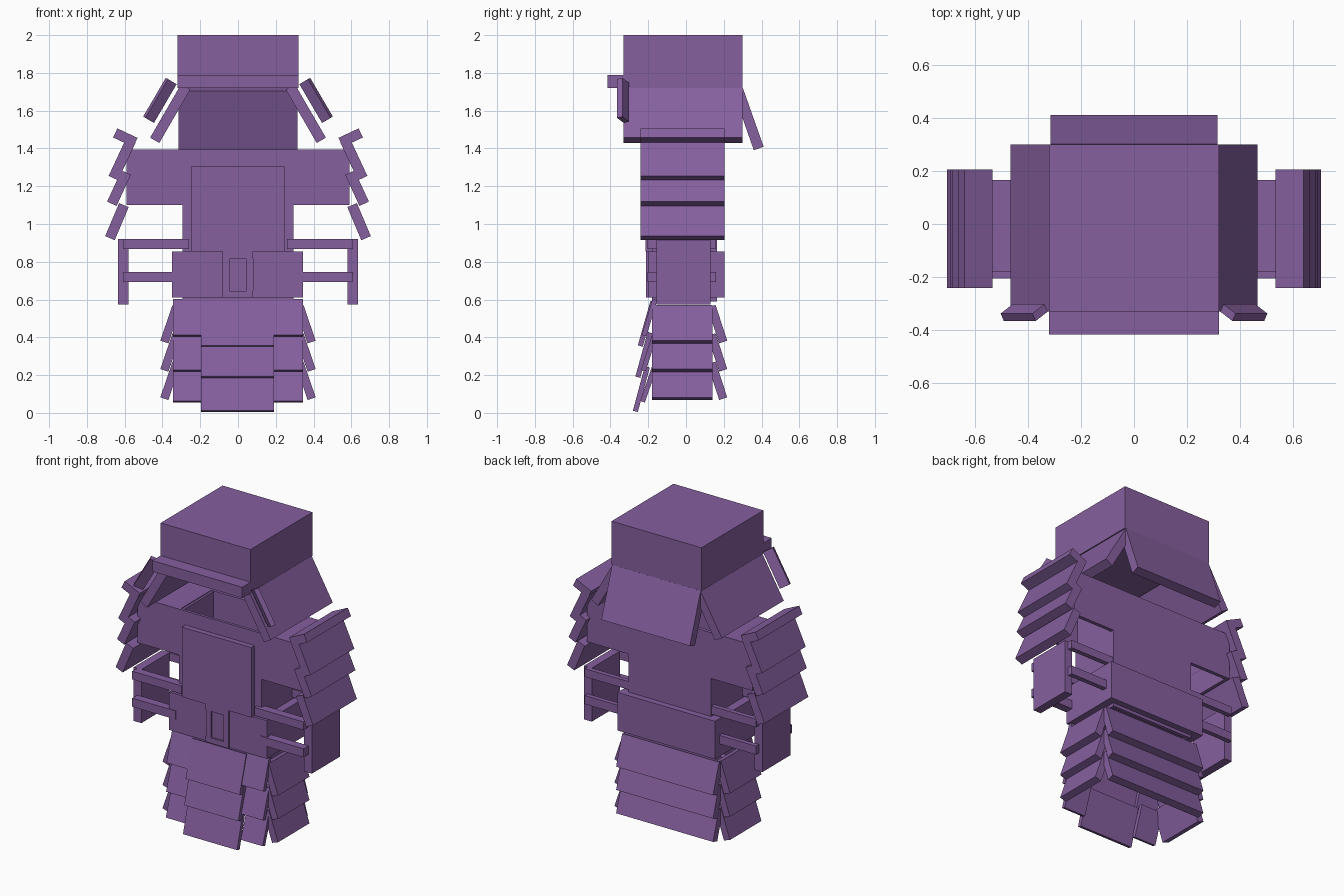
import bpy, bmesh
from mathutils import Vector

if "Cube" in bpy.data.objects:
    bpy.data.objects.remove(bpy.data.objects["Cube"], do_unlink=True)

purple = bpy.data.materials.new("purple")
purple.use_nodes = True
COLOUR = (0.235, 0.115, 0.345, 1)
purple.diffuse_color = COLOUR
purple.node_tree.nodes["Principled BSDF"].inputs["Base Color"].default_value = COLOUR


def prism(name, profile, shift):
    """Extrude a flat 3D outline along a vector."""
    bm = bmesh.new()
    face = bm.faces.new([bm.verts.new(p) for p in profile])
    ext = bmesh.ops.extrude_face_region(bm, geom=[face], use_keep_orig=True)
    verts = [g for g in ext["geom"] if isinstance(g, bmesh.types.BMVert)]
    bmesh.ops.translate(bm, verts=verts, vec=shift)
    bmesh.ops.recalc_face_normals(bm, faces=bm.faces)
    mesh = bpy.data.meshes.new(name)
    bm.to_mesh(mesh)
    bm.free()
    mesh.materials.append(purple)
    obj = bpy.data.objects.new(name, mesh)
    bpy.context.collection.objects.link(obj)
    return obj


def box(name, x, y, z):
    outline = [(x[0], y[0], z[0]), (x[1], y[0], z[0]),
               (x[1], y[0], z[1]), (x[0], y[0], z[1])]
    return prism(name, outline, Vector((0, y[1] - y[0], 0)))


def slat(name, top, bottom, thick, span, axis="x", sign=1):
    """Tilted plate: centre line from top to bottom, spanning the other axis."""
    a, b = Vector(top), Vector(bottom)
    d = (b - a).normalized()
    n = Vector((-d.y, d.x)) * thick / 2
    quad = [a + n, b + n, b - n, a - n]
    if axis == "x":
        return prism(name, [(sign * p.x, span[0], p.y) for p in quad],
                     Vector((0, span[1] - span[0], 0)))
    return prism(name, [(span[0], sign * p.x, p.y) for p in quad],
                 Vector((span[1] - span[0], 0, 0)))


def mirrored(lo, hi, sign):
    return tuple(sorted((sign * lo, sign * hi)))


# Helmet
box("helmet", (-.32, .32), (-.33, .30), (1.72, 2))
box("helmet_visor", (-.32, .32), (-.415, -.33), (1.72, 1.79))
slat("helmet_back_flap", (.275, 1.712), (.385, 1.4), .055, (-.315, .315), "y")

# Torso: open in the middle, with T-shaped front and back panels
half = [(.295, .59), (.295, 1.1), (.59, 1.1), (.59, 1.395)]
outline = half + [(-x, z) for x, z in reversed(half)]
prism("torso_front", [(x, -.18, z) for x, z in outline], Vector((0, .018, 0)))
prism("torso_back", [(x, .142, z) for x, z in outline], Vector((0, .023, 0)))
box("chest_plate", (-.25, .245), (-.215, -.18), (.855, 1.305))

# Belt and buckle frame
box("belt", (-.35, .345), (-.2, .205), (.61, .855))
box("buckle_bottom", (-.083, .08), (-.212, -.2), (.61, .645))
box("buckle_top", (-.083, .08), (-.212, -.2), (.815, .855))

for s, side in ((1, "left"), (-1, "right")):
    # Helmet sides
    slat(f"{side}_helmet_flap", (.277, 1.726), (.441, 1.443), .056, (-.33, .30), "x", s)
    p0, p1 = Vector((.325, -.33, 1.74)), Vector((.445, -.33, 1.535))
    w = Vector((.045, -.035, .027))
    flip = Vector((s, 1, 1))
    prism(f"{side}_cheek_guard", [p * flip for p in (p0, p1, p1 + w, p0 + w)],
          Vector((.012, .028, .007)) * flip)

    # Torso walls and sleeves
    box(f"{side}_torso_wall", mirrored(.275, .295, s), (-.165, .145), (.59, 1.39))
    box(f"{side}_sleeve_top", mirrored(.29, .59, s), (-.165, .145), (1.37, 1.395))
    box(f"{side}_sleeve_end", mirrored(.57, .59, s), (-.165, .145), (1.1, 1.38))
    box(f"{side}_buckle_edge", mirrored(.044, .081, s), (-.212, -.2), (.645, .815))

    # Layered shoulder guards
    reach = (-.24, .205)
    slat(f"{side}_shoulder_lip", (.543, 1.432), (.65, 1.482), .053, reach, "x", s)
    guards = [((.568, 1.44), (.66, 1.243)), ((.592, 1.272), (.668, 1.107)),
              ((.604, 1.1), (.678, .925))]
    for i, (top, bottom) in enumerate(guards):
        slat(f"{side}_shoulder_guard_{i + 1}", top, bottom, .055, reach, "x", s)

    # Forearm plate and its straps
    box(f"{side}_forearm_plate", mirrored(.58, .635, s), (-.155, .13), (.575, .92))
    for place, y in (("front", (-.205, -.152)), ("back", (.13, .16))):
        box(f"{side}_{place}_upper_strap", mirrored(.26, .61, s), y, (.868, .92))
        box(f"{side}_{place}_lower_strap", mirrored(.3, .61, s), y, (.692, .747))

    # Layered side skirt and the front skirt's outer panels
    for i in range(3):
        drop = .15 * i
        slat(f"{side}_skirt_{i + 1}", (.325, .565 - drop), (.39, .375 - drop), .045,
             (-.18, .14), "x", s)
        low = (.405, .22, .055)[i]
        slat(f"{side}_front_skirt_{i + 1}", (.165, low + .195), (.222 + .004 * i, low + .004),
             .026, mirrored(.19, .345, s), "y", -1)

# Wide back skirt and centre front skirt
for i in range(3):
    drop = .15 * i
    slat(f"back_skirt_{i + 1}", (.135, .565 - drop), (.197, .375 - drop), .045,
         (-.345, .345), "y")
    low = (.35, .185, .004)[i]
    slat(f"centre_skirt_{i + 1}", (.175 + .015 * i, low + .24), (.242 + .013 * i, low + .004),
         .027, (-.195, .19), "y", -1)
